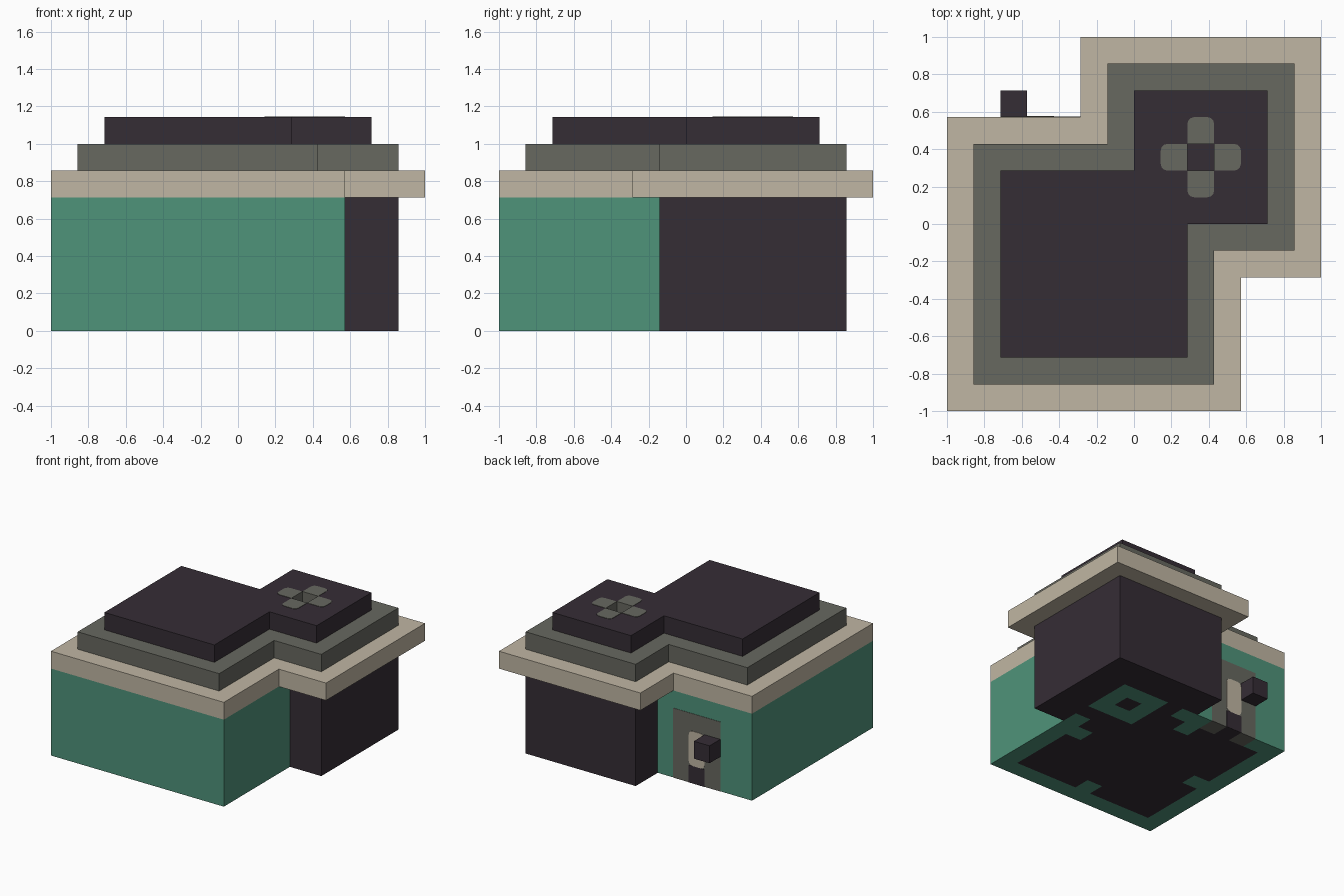
import bpy
import bmesh
from mathutils import Vector

default = bpy.data.objects.get("Cube")
if default:
    bpy.data.objects.remove(default, do_unlink=True)

CELL = 1 / 7     # everything sits on a grid of fourteen cells
THIN = 0.02      # painted plate thickness, in cells


def material(name, rgb):
    mat = bpy.data.materials.new(name)
    mat.use_nodes = True
    mat.diffuse_color = (*rgb, 1)
    mat.node_tree.nodes["Principled BSDF"].inputs["Base Color"].default_value = (*rgb, 1)
    return mat


DARK = material("dark plum", (0.036, 0.026, 0.036))
GREEN = material("teal green", (0.078, 0.292, 0.195))
BEIGE = material("sand beige", (0.527, 0.468, 0.367))
GREY = material("stone grey", (0.136, 0.138, 0.117))


def finish(name, bm, mats):
    """Scale cells to units, centre the plan and link the object."""
    for v in bm.verts:
        v.co = v.co * CELL - Vector((1, 1, 0))
    mesh = bpy.data.meshes.new(name)
    bm.to_mesh(mesh)
    bm.free()
    for mat in mats:
        mesh.materials.append(mat)
    obj = bpy.data.objects.new(name, mesh)
    bpy.context.collection.objects.link(obj)
    return obj


def prism(name, outline, low, high, mats, rounded=None, upright=False, open_base=False):
    """Extrude an outline; upright plates face the back instead of the sky."""
    bm = bmesh.new()
    face = bm.faces.new([bm.verts.new((x, y, low)) for x, y in outline])
    grown = bmesh.ops.extrude_face_region(bm, geom=[face])["geom"]
    for v in grown:
        if isinstance(v, bmesh.types.BMVert):
            v.co.z = high
    if rounded:
        corners = [e for e in bm.edges
                   if abs(e.verts[0].co.z - e.verts[1].co.z) > THIN / 2
                   and rounded(e.verts[0].co)]
        bmesh.ops.bevel(bm, geom=corners, offset=0.25, segments=3,
                        profile=0.5, affect='EDGES')
    if upright:
        for v in bm.verts:
            v.co.y, v.co.z = v.co.z, v.co.y
    bmesh.ops.recalc_face_normals(bm, faces=bm.faces)
    if open_base:
        base = [f for f in bm.faces if f.normal.z < -0.9]
        bmesh.ops.delete(bm, geom=base, context='FACES_ONLY')
    return finish(name, bm, mats)


def rect(x0, y0, x1, y1):
    return [(x0, y0), (x1, y0), (x1, y1), (x0, y1)]


def stepped(a0, a1, b0, b1):
    """Outline of two squares overlapping along the diagonal."""
    return [(a0, a0), (a1, a0), (a1, b0), (b1, b0),
            (b1, b1), (b0, b1), (b0, a1), (a0, a1)]


# Walls of the main room and the corner tower
prism("main_walls", rect(0, 0, 11, 11), 0, 5, [GREEN], open_base=True)
prism("tower_walls", rect(6, 6, 13, 13), 0, 5, [DARK], open_base=True)

# Three stepped roof tiers
prism("roof_eaves", stepped(0, 11, 5, 14), 5, 6, [BEIGE])
prism("roof_middle", stepped(1, 10, 6, 13), 6, 7, [GREY])
cap = prism("roof_cap", stepped(2, 9, 7, 12), 7, 8, [DARK, GREY])

# Square vent cut through the cap, with grey sides
cutter = prism("vent_cutter", rect(9, 9, 10, 10), 6.5, 8.5, [GREY])
cutter.hide_render = True
cut = cap.modifiers.new("vent", 'BOOLEAN')
cut.operation = 'DIFFERENCE'
cut.solver = 'EXACT'
cut.object = cutter
bpy.context.view_layer.objects.active = cap
bpy.ops.object.modifier_apply(modifier=cut.name)
bpy.data.objects.remove(cutter, do_unlink=True)
for face in cap.data.polygons:
    spot = (face.center + Vector((1, 1, 0))) / CELL
    in_vent = max(abs(spot.x - 9.5), abs(spot.y - 9.5)) < 0.6
    face.material_index = 1 if in_vent and abs(face.normal.z) < 0.5 else 0
prism("vent_floor", rect(9, 9, 10, 10), 7, 7 + THIN, [DARK])

# Cross of painted arms around the vent
for side, dx, dy in (("left", 1, 0), ("right", -1, 0), ("back", 0, 1), ("front", 0, -1)):
    prism("vent_arm_" + side, rect(9 + dx, 9 + dy, 10 + dx, 10 + dy), 8, 8 + THIN, [GREY],
          rounded=lambda p: max(abs(p.x - 9.5), abs(p.y - 9.5)) > 1)

# Door on the back wall: frame, panel, step and side lamp
prism("door_frame", rect(2, 0, 5, 4), 11, 11 + THIN, [GREY], upright=True)
prism("door_panel", rect(3, 1, 4, 3), 11, 11 + 2 * THIN, [BEIGE],
      rounded=lambda p: True, upright=True)
prism("door_step", rect(3, 0, 4, 1), 11, 11 + 2 * THIN, [DARK], upright=True)
prism("door_lamp", rect(2, 11, 3, 12), 2, 3, [DARK])


def floor_colour(u, v):
    """0 dark, 1 green, 2 grey for the cell at u, v."""
    if v == 10 and u in (2, 3, 4):
        return 0 if u == 3 else 2
    if max(abs(u - 9), abs(v - 9)) <= 1:
        return 0 if u == v == 9 else 1
    border = u == 0 or v == 0 or (u == 10 and v <= 6) or (v == 10 and u <= 6)
    tab = (u, v) in ((5, 1), (1, 5), (9, 5), (5, 9))
    return 1 if (border and max(u, v) <= 10) or tab else 0


# Patterned underside made of coloured cells
bm = bmesh.new()
for u in range(13):
    for v in range(13):
        if max(u, v) < 11 or min(u, v) >= 6:
            corners = reversed(rect(u, v, u + 1, v + 1))
            tile = bm.faces.new([bm.verts.new((x, y, 0)) for x, y in corners])
            tile.material_index = floor_colour(u, v)
bmesh.ops.remove_doubles(bm, verts=bm.verts, dist=0.001)
finish("floor", bm, [DARK, GREEN, GREY])
